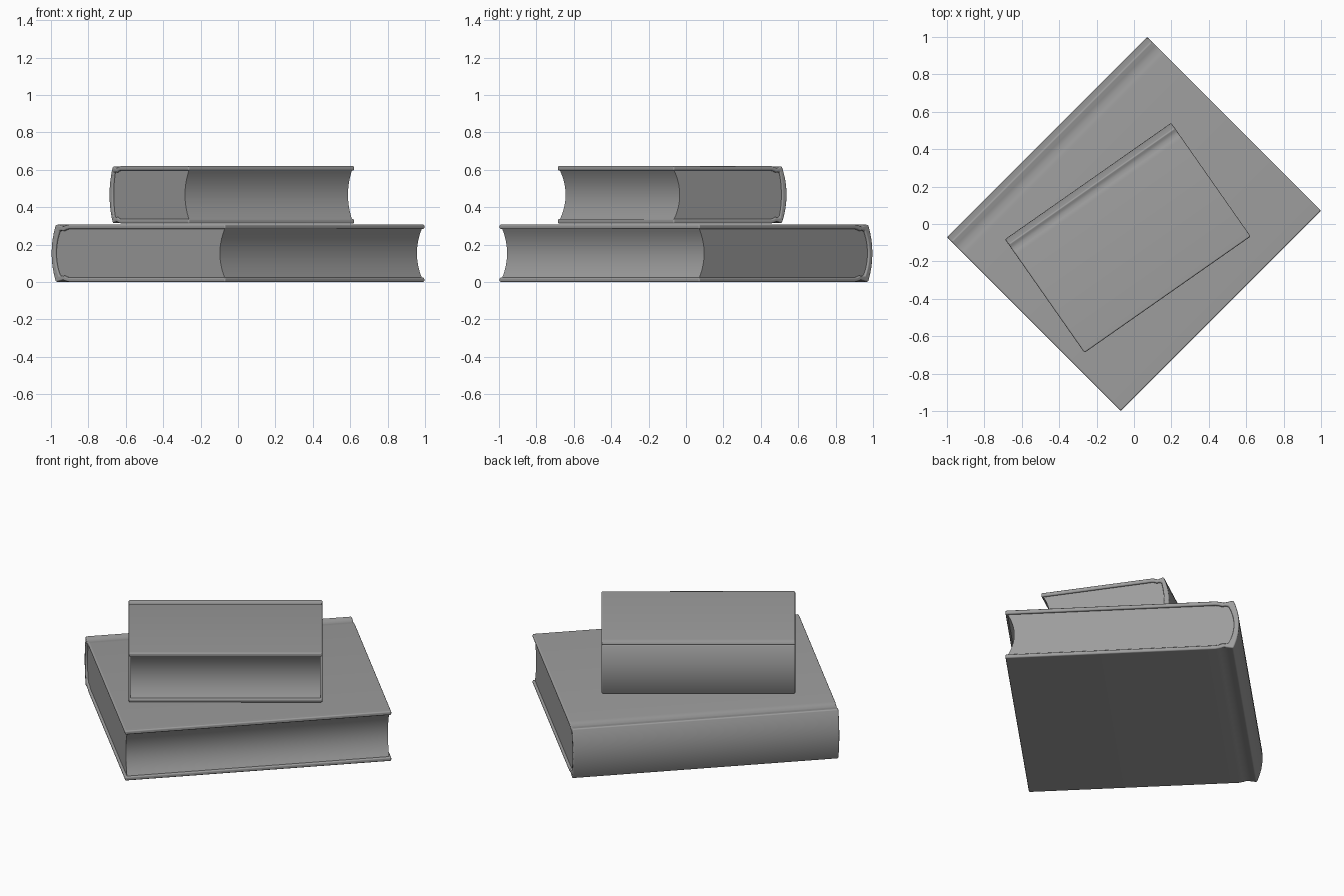
import bpy, bmesh, math
from mathutils import Matrix

if "Cube" in bpy.data.objects:
    bpy.data.objects.remove(bpy.data.objects["Cube"])

grey = bpy.data.materials.new("dark_grey")
grey.diffuse_color = (.335, .335, .335, 1)
grey.use_nodes = True
grey.node_tree.nodes["Principled BSDF"].inputs["Base Color"].default_value = grey.diffuse_color


def finish(name, bm, faces, length, matrix, bevel):
    """Extrude a flat cross-section along the spine direction and place it."""
    res = bmesh.ops.extrude_face_region(bm, geom=faces)
    verts = [g for g in res["geom"] if isinstance(g, bmesh.types.BMVert)]
    bmesh.ops.translate(bm, verts=verts, vec=(length, 0, 0))
    bmesh.ops.recalc_face_normals(bm, faces=bm.faces)
    mesh = bpy.data.meshes.new(name)
    bm.to_mesh(mesh)
    bm.free()
    mesh.materials.append(grey)
    ob = bpy.data.objects.new(name, mesh)
    bpy.context.collection.objects.link(ob)
    ob.matrix_world = matrix
    bpy.ops.object.select_all(action='DESELECT')
    ob.select_set(True)
    bpy.context.view_layer.objects.active = ob
    bpy.ops.object.shade_smooth_by_angle(angle=math.radians(45))
    if bevel:
        mod = ob.modifiers.new("soft_edges", 'BEVEL')
        mod.width = bevel
        mod.segments = 3
        mod.limit_method = 'ANGLE'
        mod.angle_limit = math.radians(52)
        mod.harden_normals = True


def book(name, length, width, height, centre, z0, angle, s):
    """A hardback: x runs along the spine, -y from the spine to the fore edge."""
    h = height / 2
    joint_out = [(.135 * s, 0), (.11 * s, .004), (.085 * s, .011), (.064 * s, .006), (.032, 0)]
    joint_in = [(.135 * s, .024), (.115 * s, .027), (.095 * s, .035), (.08 * s, .032), (.06 * s, .035)]

    def section(joint, end_drop, bulge_t, steps=12):
        top = [(width, h - end_drop)] + [(t, h - d) for t, d in joint]
        edge_t, edge_z = top[-1]
        arc = []
        for i in range(1, steps):
            z = edge_z * (1 - 2 * i / steps)
            arc.append((bulge_t + (edge_t - bulge_t) * (z / edge_z) ** 2, z))
        return top + arc + [(t, -z) for t, z in reversed(top)]

    outer = section(joint_out, 0, 0)
    inner = section(joint_in, .024, .03)
    place = (Matrix.Translation((centre[0], centre[1], z0 + h))
             @ Matrix.Rotation(math.radians(angle), 4, 'Z'))

    # Cover: boards, hinge grooves and rounded spine in one wrap
    bm = bmesh.new()
    rows = [[bm.verts.new((-length / 2, width / 2 - t, z)) for t, z in pts] for pts in (outer, inner)]
    faces = [bm.faces.new((rows[0][i], rows[0][i + 1], rows[1][i + 1], rows[1][i]))
             for i in range(len(outer) - 1)]
    finish(name + "_cover", bm, faces, length, place, .008)

    # Page block: fits inside the cover, hollow curved fore edge
    inset = .012 * (s + 1) / 2
    loop = [(t - .002, z * 1.01) for t, z in inner[1:-1]]
    ze = h - .023
    for i in range(17):
        z = ze * (2 * i / 16 - 1)
        loop.append((width - inset - .037 * (1 - (z / ze) ** 2), z))
    bm = bmesh.new()
    face = bm.faces.new([bm.verts.new((-length / 2 + inset, width / 2 - t, z)) for t, z in loop])
    finish(name + "_pages", bm, [face], length - 2 * inset, place, 0)


book("lower_book", 1.514, 1.314, .308, (0, 0), 0, 45, 1.0)
book("upper_book", 1.085, .741, .307, (-.033, -.074), .313, 35, .75)
